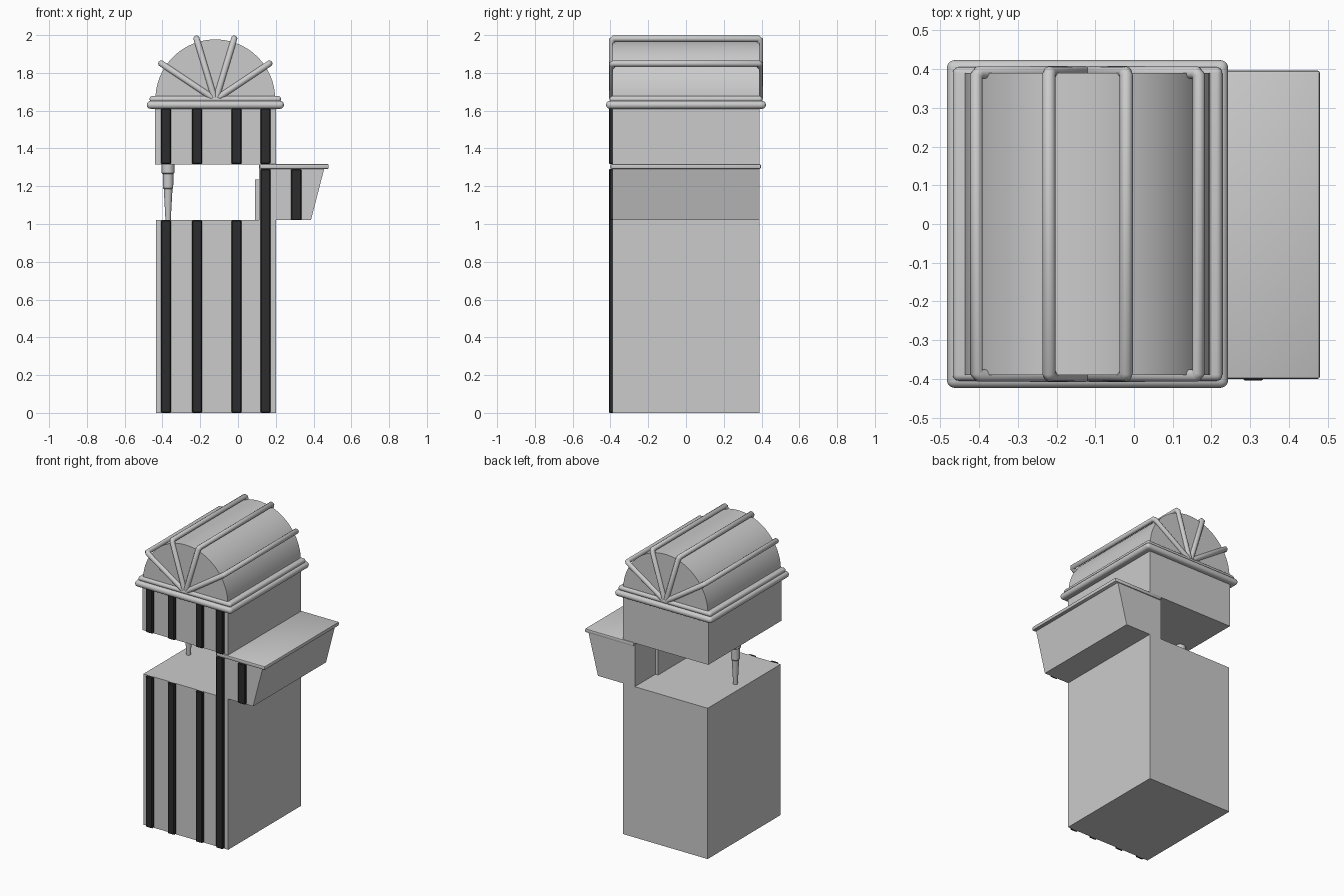
import bpy, bmesh, math
from mathutils import Vector

if "Cube" in bpy.data.objects:
    bpy.data.objects.remove(bpy.data.objects["Cube"])

CX = -0.12      # centre of the barrel roof
D = 0.39        # half depth of the body

dark = bpy.data.materials.new("dark_stripe")
dark.diffuse_color = (0.025, 0.025, 0.025, 1)
dark.use_nodes = True
dark.node_tree.nodes["Principled BSDF"].inputs["Base Color"].default_value = dark.diffuse_color


def finish(name, bm, smooth=False, mat=None):
    bmesh.ops.recalc_face_normals(bm, faces=bm.faces)
    me = bpy.data.meshes.new(name)
    bm.to_mesh(me)
    bm.free()
    ob = bpy.data.objects.new(name, me)
    bpy.context.collection.objects.link(ob)
    if mat:
        me.materials.append(mat)
    if smooth:
        bpy.ops.object.select_all(action='DESELECT')
        ob.select_set(True)
        bpy.context.view_layer.objects.active = ob
        bpy.ops.object.shade_smooth_by_angle(angle=math.radians(35))
    return ob


def extrude_profile(name, pts, y0=-D, y1=D, smooth=False):
    """Closed xz outline extruded along y."""
    bm = bmesh.new()
    face = bm.faces.new([bm.verts.new((x, y0, z)) for x, z in pts])
    new = bmesh.ops.extrude_face_region(bm, geom=[face])["geom"]
    bmesh.ops.translate(bm, vec=(0, y1 - y0, 0),
                        verts=[v for v in new if isinstance(v, bmesh.types.BMVert)])
    return finish(name, bm, smooth)


def box(name, x, y, z, bevel=0, segs=1, mat=None):
    bm = bmesh.new()
    bmesh.ops.create_cube(bm, size=1)
    for v in bm.verts:
        v.co = Vector([(a + b) / 2 + c * (b - a) for (a, b), c in zip((x, y, z), v.co)])
    if bevel:
        bmesh.ops.bevel(bm, geom=bm.edges[:], offset=bevel, segments=segs,
                        profile=0.5, affect='EDGES')
    return finish(name, bm, segs > 1, mat)


# Base cabinet with the side column, and the upper cabinet
extrude_profile("base_cabinet", [(-0.435, 0), (0.2, 0), (0.2, 1.315), (0.11, 1.315),
                                 (0.11, 1.02), (-0.435, 1.02)])
box("upper_cabinet", (-0.44, 0.2), (-D, D), (1.315, 1.615))
box("column_plate", (0.09, 0.115), (-0.17, 0.17), (1.0, 1.235))

# Side bin with sloped outer wall and lid
extrude_profile("side_bin", [(0.2, 1.02), (0.386, 1.02), (0.457, 1.295), (0.2, 1.295)])
box("bin_lid", (0.115, 0.48), (-0.4, 0.396), (1.292, 1.317), 0.006, 2)

# Dark front stripes
for i, (x, top) in enumerate([(-0.381, 1.02), (-0.217, 1.02), (-0.008, 1.02), (0.145, 1.292)]):
    xr = (x - 0.026, x + 0.026)
    box(f"lower_stripe_{i}", xr, (-0.408, -0.38), (0, top), 0.005, 1, dark)
    box(f"upper_stripe_{i}", xr, (-0.408, -0.38), (1.317, 1.615), 0.005, 1, dark)
box("bin_stripe", (0.281, 0.335), (-0.404, -0.38), (1.02, 1.292), 0.005, 1, dark)

# Stepped nozzle, a lathed profile
bm = bmesh.new()
profile = [(0.034, 1.32), (0.034, 1.27), (0.028, 1.265), (0.027, 1.19), (0.023, 1.185), (0.014, 1.02)]
n = 20
rings = [[bm.verts.new((-0.37 + r * math.cos(2 * math.pi * k / n),
                        r * math.sin(2 * math.pi * k / n), z)) for k in range(n)]
         for r, z in profile]
for a, b in zip(rings, rings[1:]):
    for k in range(n):
        bm.faces.new((a[k], a[(k + 1) % n], b[(k + 1) % n], b[k]))
bm.faces.new(rings[0])
bm.faces.new(rings[-1])
finish("nozzle", bm, True)

# Two rounded mouldings under the roof
box("lower_moulding", (-0.483, 0.243), (-0.423, 0.423), (1.61, 1.651), 0.0195, 5)
box("upper_moulding", (-0.468, 0.228), (-0.405, 0.405), (1.645, 1.677), 0.0155, 5)

# Barrel roof
R, ZR = 0.317, 1.66
arc = [(CX + R * math.cos(math.pi * k / 40), ZR + R * math.sin(math.pi * k / 40))
       for k in range(41)]
extrude_profile("barrel_roof", arc, smooth=True)

# Fan ribs: up the front, over the roof and down the back
for i, (dx, dz) in enumerate([(-0.287, 0.19), (-0.1, 0.322), (0.1, 0.322), (0.287, 0.19)]):
    Y, c = 0.391, 0.008
    foot = Vector((CX + dx * 0.06, 0, ZR + 0.01))
    tip = Vector((CX + dx, 0, ZR + dz))
    low = tip + (foot - tip).normalized() * c
    path = [(foot, -Y), (low, -Y), (tip, c - Y), (tip, Y - c), (low, Y), (foot, Y)]
    cu = bpy.data.curves.new(f"roof_rib_{i}", 'CURVE')
    cu.dimensions = '3D'
    cu.bevel_depth = 0.017
    cu.bevel_resolution = 3
    cu.use_fill_caps = True
    sp = cu.splines.new('POLY')
    sp.points.add(len(path) - 1)
    for p, (v, y) in zip(sp.points, path):
        p.co = (v.x, y, v.z, 1)
    ob = bpy.data.objects.new(f"roof_rib_{i}", cu)
    bpy.context.collection.objects.link(ob)
    bpy.ops.object.select_all(action='DESELECT')
    ob.select_set(True)
    bpy.context.view_layer.objects.active = ob
    bpy.ops.object.convert(target='MESH')
    bpy.ops.object.shade_smooth_by_angle(angle=math.radians(50))
